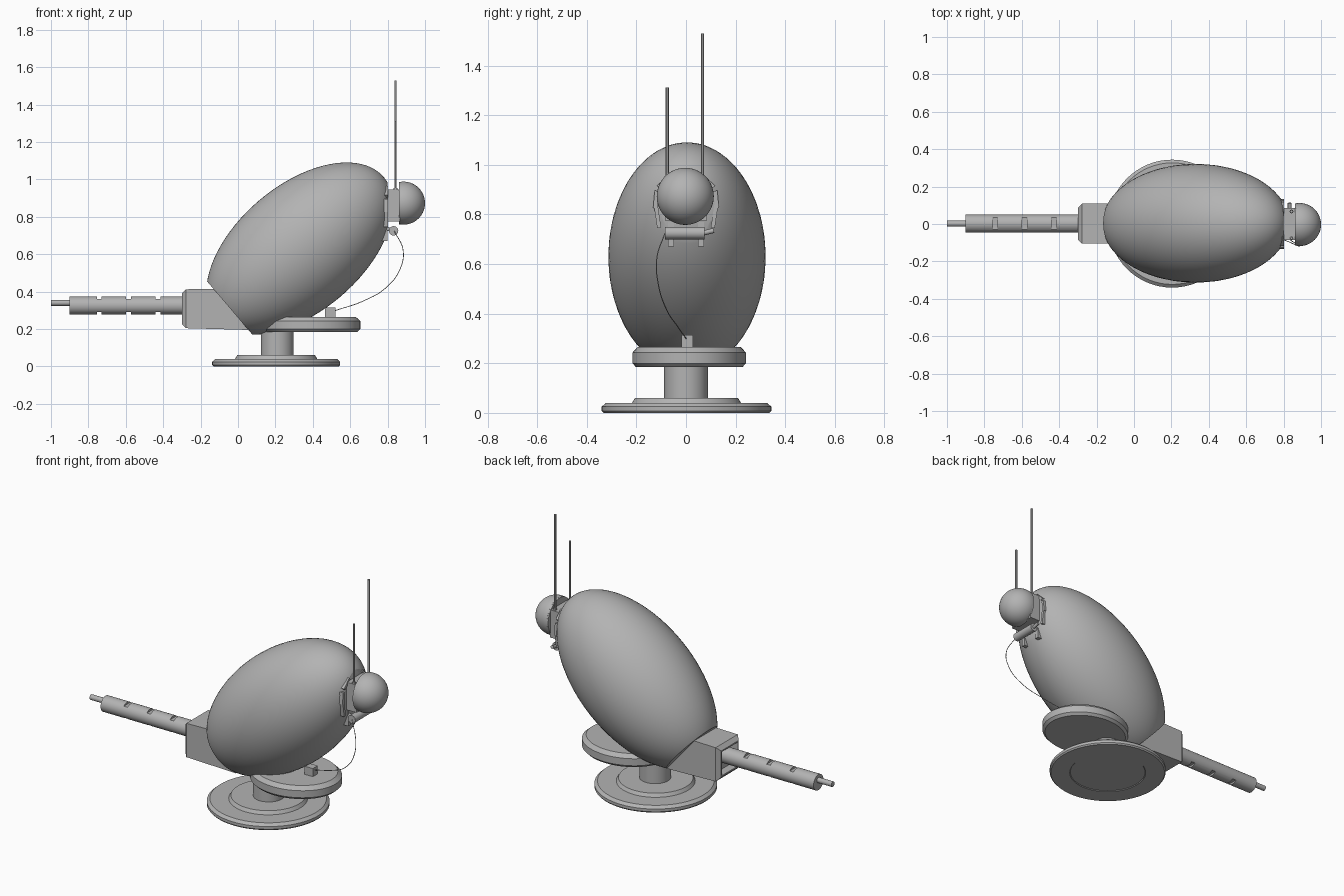
import bpy, bmesh, math
from mathutils import Vector, Matrix

if "Cube" in bpy.data.objects:
    bpy.data.objects.remove(bpy.data.objects["Cube"])

grey = bpy.data.materials.new("mid_grey")
grey.diffuse_color = (.45, .45, .45, 1)
grey.use_nodes = True
grey.node_tree.nodes["Principled BSDF"].inputs["Base Color"].default_value = grey.diffuse_color


def finish(name, bm, smooth=True):
    bmesh.ops.recalc_face_normals(bm, faces=bm.faces)
    me = bpy.data.meshes.new(name)
    bm.to_mesh(me)
    bm.free()
    me.materials.append(grey)
    ob = bpy.data.objects.new(name, me)
    bpy.context.collection.objects.link(ob)
    if smooth:
        bpy.ops.object.select_all(action='DESELECT')
        ob.select_set(True)
        bpy.context.view_layer.objects.active = ob
        bpy.ops.object.shade_smooth_by_angle(angle=math.radians(30))
    return ob


def lathe(name, profile, loc, scale=(1, 1, 1), steps=64):
    bm = bmesh.new()
    vs = [bm.verts.new((r, 0, z)) for r, z in profile]
    es = [bm.edges.new(p) for p in zip(vs, vs[1:])]
    bmesh.ops.spin(bm, geom=vs + es, axis=(0, 0, 1), cent=(0, 0, 0),
                   angle=2 * math.pi, steps=steps)
    bmesh.ops.remove_doubles(bm, verts=bm.verts, dist=1e-5)
    bmesh.ops.scale(bm, vec=scale, verts=bm.verts)
    bmesh.ops.translate(bm, vec=loc, verts=bm.verts)
    return finish(name, bm)


def rod(name, a, b, r, seg=32):
    a, b = Vector(a), Vector(b)
    d = b - a
    bm = bmesh.new()
    m = Matrix.Translation((a + b) / 2) @ d.to_track_quat('Z', 'Y').to_matrix().to_4x4()
    bmesh.ops.create_cone(bm, cap_ends=True, segments=seg, radius1=r, radius2=r,
                          depth=d.length, matrix=m)
    return finish(name, bm)


def box(name, lo, hi, rot_x=0.0):
    lo, hi = Vector(lo), Vector(hi)
    bm = bmesh.new()
    m = (Matrix.Translation((lo + hi) / 2) @ Matrix.Rotation(rot_x, 4, 'X')
         @ Matrix.Diagonal((*(hi - lo), 1)))
    bmesh.ops.create_cube(bm, size=1, matrix=m)
    return finish(name, bm, False)


def slice_off(bm, co, no):
    """Cut away the side the normal points to and cap the hole."""
    res = bmesh.ops.bisect_plane(bm, geom=bm.verts[:] + bm.edges[:] + bm.faces[:],
                                 plane_co=co, plane_no=no, clear_outer=True)
    edges = [g for g in res['geom_cut'] if isinstance(g, bmesh.types.BMEdge)]
    bmesh.ops.edgeloop_fill(bm, edges=edges)


# Stand: stepped base, column, oval turntable
lathe("base", [(0, .004), (.22, .004), (.224, 0), (.335, 0), (.342, .008), (.342, .025),
               (.325, .04), (.22, .04), (.208, .06), (0, .06)], (.204, .002, 0))
rod("column", (.21, 0, .05), (.21, 0, .2), .088, 48)
lathe("turntable", [(0, .185), (.215, .185), (.229, .2), (.229, .243), (.208, .265), (0, .265)],
      (.386, .013, 0), (1.17, 1, 1))
box("cable_socket", (.465, -.019, .26), (.522, .028, .315))

# Egg shaped shell, flat at the gun end and at the sensor end
ang = math.radians(40.4)
u = Vector((math.cos(ang), 0, math.sin(ang)))
centre = Vector((.33, .004, .63))
bm = bmesh.new()
bmesh.ops.create_uvsphere(bm, u_segments=64, v_segments=40, radius=1,
                          matrix=Matrix.Translation(centre) @ Matrix.Rotation(math.pi / 2 - ang, 4, 'Y')
                          @ Matrix.Diagonal((.337, .317, .59, 1)))
slice_off(bm, centre - u * .491, -u)
slice_off(bm, Vector((.798, 0, 0)), Vector((1, 0, 0)))
finish("shell", bm)

# Gun housing: side profile extruded, front edges bevelled, muzzle face recessed
bm = bmesh.new()
prof = [(-.3, .205), (-.3, .412), (-.13, .415), (.03, .3), (.06, .195)]
face = bm.faces.new([bm.verts.new((x, -.105, z)) for x, z in prof])
ext = bmesh.ops.extrude_face_region(bm, geom=[face])
bmesh.ops.translate(bm, vec=(0, .214, 0),
                    verts=[v for v in ext['geom'] if isinstance(v, bmesh.types.BMVert)])
bmesh.ops.recalc_face_normals(bm, faces=bm.faces)
front = min(bm.faces, key=lambda f: f.calc_center_median().x)
bmesh.ops.bevel(bm, geom=list(front.edges), offset=.022, segments=1, affect='EDGES')
front = min(bm.faces, key=lambda f: f.calc_center_median().x)
bmesh.ops.inset_region(bm, faces=[front], thickness=.012)
ext = bmesh.ops.extrude_discrete_faces(bm, faces=[front])
bmesh.ops.translate(bm, vec=(.05, 0, 0), verts=ext['faces'][0].verts)
finish("gun_housing", bm, False)

# Gun: jacket with vent slots above and below, inner barrel
jacket = rod("barrel_jacket", (-.902, .002, .326), (-.2, .002, .326), .048)
for i, x in enumerate((-.742, -.585, -.428)):
    for side in (-1, 1):
        z = .326 + side * .061
        cut = box(f"slot_cutter_{i}_{side}", (x - .013, -.08, z - .026), (x + .013, .08, z + .026))
        cut.hide_render = True
        cut.hide_viewport = True
        mod = jacket.modifiers.new("slot", 'BOOLEAN')
        mod.object = cut
        mod.solver = 'EXACT'
rod("inner_barrel", (-1, .002, .34), (-.88, .002, .34), .016, 24)

# Sensor head: neck, collar and dome
box("neck", (.76, -.085, .775), (.866, .085, .945))
rod("collar", (.86, -.003, .873), (.886, -.003, .873), .113, 48)
bm = bmesh.new()
bmesh.ops.create_uvsphere(bm, u_segments=48, v_segments=32, radius=.115,
                          matrix=Matrix.Translation((.885, -.003, .873)))
slice_off(bm, Vector((.868, 0, 0)), Vector((-1, 0, 0)))
finish("dome", bm)

# Low fins round the neck, just proud of the shell
for i, deg in enumerate((5, 45, 135, 175)):
    a = math.radians(deg)
    y, z = .122 * math.cos(a), .85 + .12 * math.sin(a)
    box(f"neck_fin_{i}", (.75, y - .008, z - .035), (.803, y + .008, z + .035), a)
for s in (-1, 1):
    box(f"side_strap_{s}", (.74, s * .115 - .008, .745), (.803, s * .115 + .008, .84), s * -.15)
    box(f"lower_bracket_{s}", (.72, s * .06 - .012, .67), (.80, s * .06 + .012, .77))
    rod(f"cylinder_arm_{s}", (.78, s * .06, .74), (.83, s * .06, .727), .01, 12)

# Lower cylinder, cable and antennas
rod("lower_cylinder", (.832, -.085, .725), (.832, .075, .725), .025)
rod("cylinder_pin", (.832, .07, .725), (.832, .112, .735), .01, 16)
cu = bpy.data.curves.new("cable", 'CURVE')
cu.dimensions = '3D'
cu.bevel_depth = .002
cu.bevel_resolution = 2
cu.materials.append(grey)
path = [(.835, -.085, .725), (.883, -.118, .62), (.866, -.112, .52), (.79, -.08, .42),
        (.67, -.035, .35), (.518, .002, .298)]
sp = cu.splines.new('BEZIER')
sp.bezier_points.add(len(path) - 1)
for p, co in zip(sp.bezier_points, path):
    p.co = co
    p.handle_left_type = p.handle_right_type = 'AUTO'
bpy.context.collection.objects.link(bpy.data.objects.new("cable", cu))
for name, y, top in (("tall_antenna", .067, 1.53), ("short_antenna", -.076, 1.312)):
    rod(name, (.842, y, .92), (.842, y, top), .0065, 12)
    rod(name + "_foot", (.842, y, .93), (.842, y, .955), .01, 12)
